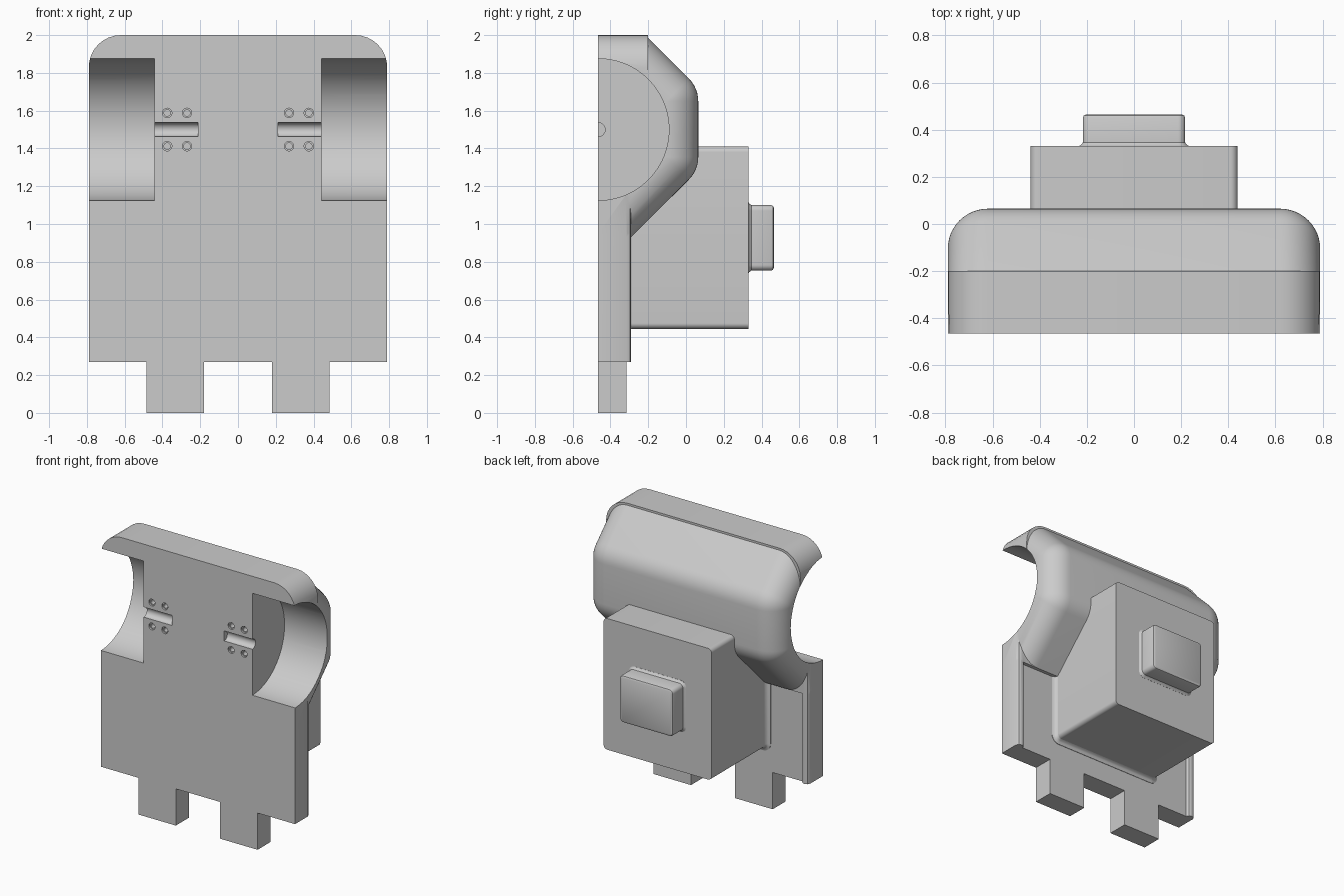
import bpy, bmesh, math

if "Cube" in bpy.data.objects:
    bpy.data.objects.remove(bpy.data.objects["Cube"])

grey = bpy.data.materials.new("plain_grey")
grey.use_nodes = True
COLOUR = (0.6, 0.6, 0.6, 1)
grey.diffuse_color = COLOUR
grey.node_tree.nodes["Principled BSDF"].inputs["Base Color"].default_value = COLOUR

FRONT, RIM, FLOOR = -0.465, -0.29, -0.315   # y planes of the base plate
HALF = 0.79                                 # half width
R = 0.17                                    # large fillet radius
AXLE_Z = 1.5


def loft(name, sections):
    """Closed solid through rings of equal point count."""
    bm = bmesh.new()
    rings = [[bm.verts.new(p) for p in s] for s in sections]
    n = len(rings[0])
    for a, b in zip(rings, rings[1:]):
        for i in range(n):
            j = (i + 1) % n
            bm.faces.new((a[i], a[j], b[j], b[i]))
    bm.faces.new(rings[0])
    bm.faces.new(rings[-1])
    bmesh.ops.recalc_face_normals(bm, faces=bm.faces[:])
    mesh = bpy.data.meshes.new(name)
    bm.to_mesh(mesh)
    bm.free()
    mesh.materials.append(grey)
    ob = bpy.data.objects.new(name, mesh)
    bpy.context.collection.objects.link(ob)
    return ob


def arc(cx, cy, r, start, end, steps):
    angles = [math.radians(start + (end - start) * i / steps) for i in range(steps + 1)]
    return [(cx + r * math.cos(a), cy + r * math.sin(a)) for a in angles]


def rounded_block(name, half_x, z0, z1, radius, steps):
    """Rounded rectangle in xz, lofted along y through (y, outward offset) steps."""
    sections = []
    for y, off in steps:
        r = max(radius + off, 0.005)
        hx, lo, hi = half_x + off - r, z0 - off + r, z1 + off - r
        ring = (arc(hx, hi, r, 0, 90, 8) + arc(-hx, hi, r, 90, 180, 8)
                + arc(-hx, lo, r, 180, 270, 8) + arc(hx, lo, r, 270, 360, 8))
        sections.append([(x, y, z) for x, z in ring])
    return loft(name, sections)


def plan_prism(name, half_outline, z0, z1):
    """Mirrored xy outline extruded upwards."""
    outline = half_outline + [(-x, y) for x, y in reversed(half_outline)]
    return loft(name, [[(x, y, z) for x, y in outline] for z in (z0, z1)])


def cylinder(name, axis, a0, a1, u, v, r, count=96):
    """Cylinder along x (u, v = y, z) or along y (u, v = x, z)."""
    ring = arc(u, v, r, 0, 360, count)[:-1]
    if axis == "x":
        return loft(name, [[(a, p, q) for p, q in ring] for a in (a0, a1)])
    return loft(name, [[(p, a, q) for p, q in ring] for a in (a0, a1)])


def combine(target, other, operation):
    mod = target.modifiers.new(operation, "BOOLEAN")
    mod.operation = operation
    mod.solver = "EXACT"
    mod.object = other
    bpy.context.view_layer.objects.active = target
    bpy.ops.object.modifier_apply(modifier=mod.name)
    bpy.data.objects.remove(other)


# Wheel housing: side profile that shrinks along the fillet at each end
def housing_section(x, inset):
    r = max(R - inset, 0.002)
    drop = inset * math.sqrt(2)
    top, bottom = 1.985 - drop, 0.93 + drop
    profile = [(FRONT, bottom), (RIM, bottom)]
    profile += arc(-0.105, 1.355, r, -45, 0, 6) + arc(-0.105, 1.65, r, 0, 45, 6)
    profile += [(-0.2, top), (FRONT, top)]
    return [(x, y, z) for y, z in profile]


fillet = [(HALF - R + R * math.sin(t), R * (1 - math.cos(t)))
          for t in [math.pi / 2 * i / 12 for i in range(13)]]
stations = [(-x, d) for x, d in reversed(fillet)] + fillet
body = loft("main_body", [housing_section(x, d) for x, d in stations])

# Top slab, lower plate with raised side rims, and the full-depth band above it
top_slab = rounded_block("top_slab", HALF, AXLE_Z, 2.0, R, [(FRONT, 0), (-0.2, 0)])
lower_plate = plan_prism("lower_plate", [
    (0.73, FLOOR), (0.74, RIM - 0.005), (0.75, RIM), (0.765, RIM), (0.78, RIM - 0.006),
    (HALF, RIM - 0.025), (HALF, FRONT)], 0.27, 0.95)
band = plan_prism("band", [(0.765, RIM), (0.78, RIM - 0.006),
                           (HALF, RIM - 0.025), (HALF, FRONT)], 0.93, 1.2)
for part in (top_slab, band, lower_plate):
    combine(body, part, "UNION")

# Wheel wells, axle grooves and screw holes
for side in (-1, 1):
    cutters = [
        cylinder("wheel_cutter", "x", side * 0.442, side * 0.9, FRONT, AXLE_Z, 0.375),
        cylinder("axle_cutter", "x", side * 0.213, side * 0.5, FRONT, AXLE_Z, 0.037, 32)]
    for x in (0.27, 0.375):
        for dz in (-0.088, 0.088):
            for r, depth in ((0.025, 0.012), (0.017, 0.05)):
                cutters.append(cylinder("hole_cutter", "y", FRONT - 0.05, FRONT + depth,
                                        side * x, AXLE_Z + dz, r, 24))
    for cutter in cutters:
        combine(body, cutter, "DIFFERENCE")

# Motor box with a soft collar at its foot, and the raised button on its back
motor_box = rounded_block("motor_box", 0.439, 0.445, 1.41, 0.03, [(FLOOR - 0.02, 0), (0.33, 0)])
collar = rounded_block("box_collar", 0.439, 0.445, 1.0, 0.03,
                       [(FLOOR - 0.02, 0.03), (FLOOR + 0.003, 0.03), (FLOOR + 0.008, 0.014),
                        (FLOOR + 0.016, 0.005), (FLOOR + 0.03, 0)])
button = rounded_block("rear_button", 0.217, 0.753, 1.1, 0.03,
                       [(0.32, 0.016), (0.331, 0.016), (0.335, 0.008), (0.346, 0),
                        (0.451, 0), (0.46, -0.004), (0.465, -0.014)])

# Mounting tabs
tabs = []
for side, label in ((1, "left"), (-1, "right")):
    outline = [(side * 0.18, FRONT), (side * 0.485, FRONT),
               (side * 0.485, FLOOR), (side * 0.18, FLOOR)]
    tabs.append(loft(label + "_tab", [[(x, y, z) for x, y in outline] for z in (0, 0.27)]))

# Smooth curved faces while keeping real edges sharp
bpy.ops.object.select_all(action="DESELECT")
for ob in [body, motor_box, collar, button] + tabs:
    ob.select_set(True)
bpy.context.view_layer.objects.active = body
bpy.ops.object.shade_smooth_by_angle(angle=math.radians(30))
